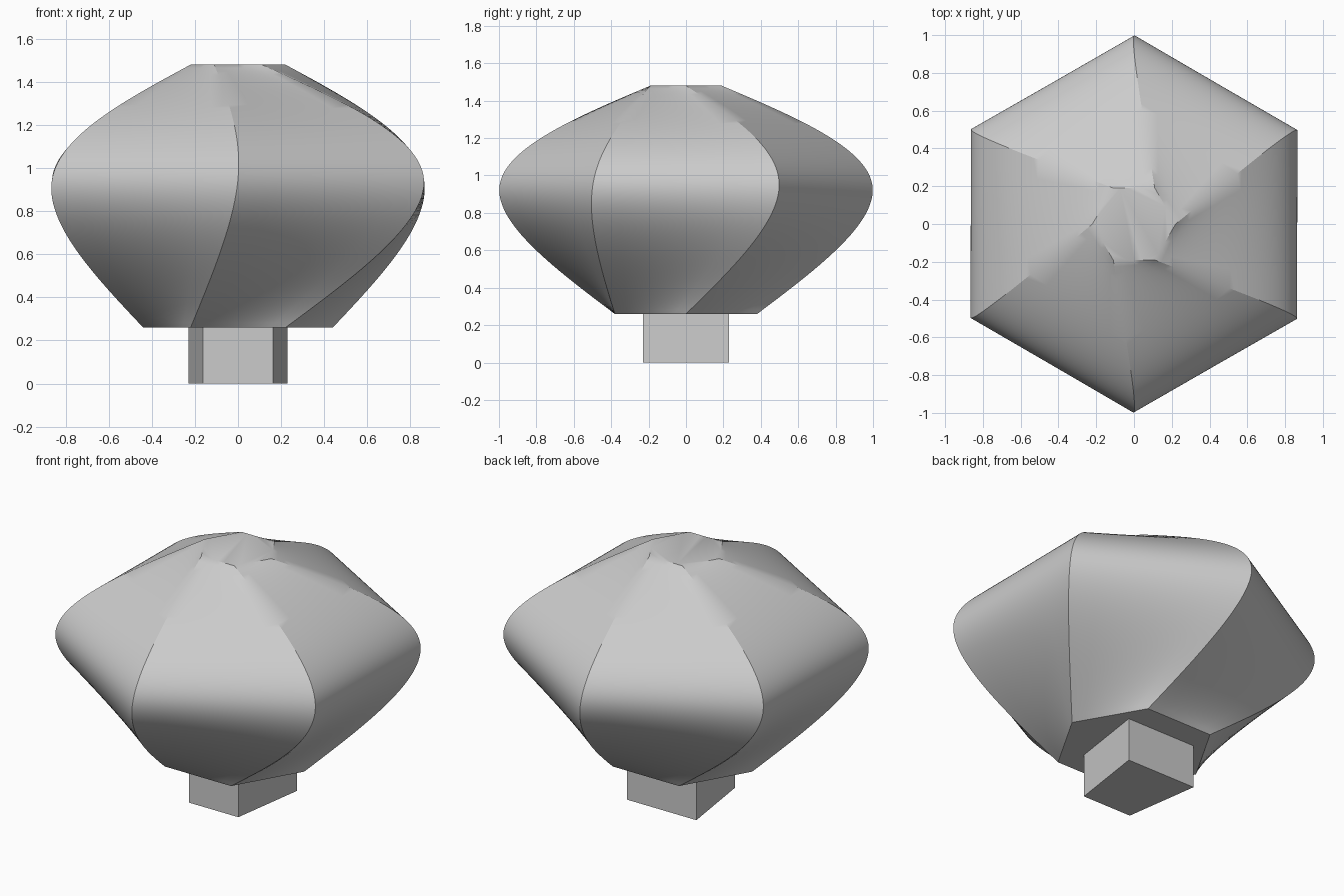
import bpy, bmesh, math
from mathutils import Vector

cube = bpy.data.objects.get("Cube")
if cube:
    bpy.data.objects.remove(cube, do_unlink=True)

grey = bpy.data.materials.new("plain grey")
grey.use_nodes = True
colour = (0.6, 0.6, 0.6, 1)
grey.diffuse_color = colour
grey.node_tree.nodes["Principled BSDF"].inputs["Base Color"].default_value = colour


def add_object(name, bm):
    bmesh.ops.recalc_face_normals(bm, faces=bm.faces)
    mesh = bpy.data.meshes.new(name)
    bm.to_mesh(mesh)
    bm.free()
    mesh.materials.append(grey)
    obj = bpy.data.objects.new(name, mesh)
    bpy.context.collection.objects.link(obj)
    return obj


def loft(bm, rings):
    """Skin equal-length rings of points and close both ends."""
    loops = [[bm.verts.new(p) for p in ring] for ring in rings]
    n = len(loops[0])
    for low, high in zip(loops, loops[1:]):
        for i in range(n):
            j = (i + 1) % n
            bm.faces.new((low[i], low[j], high[j], high[i]))
    bm.faces.new(loops[0][::-1])
    bm.faces.new(loops[-1])


def corner(radius, degrees, z):
    a = math.radians(degrees)
    return Vector((radius * math.cos(a), radius * math.sin(a), z))


# One corner path: natural cubic spline through three twisted hexagons
BOTTOM, MIDDLE, TOP = corner(0.44, 0, 0.26), corner(0.996, 30, 0.95), corner(0.22, 0, 1.48)
BEND = (BOTTOM - 2 * MIDDLE + TOP) / 4


def path(t):
    end, s = (BOTTOM, t) if t <= 1 else (TOP, 2 - t)
    return end.lerp(MIDDLE, s) + BEND * (s ** 3 - s)


def hexagon(p, cuts=6):
    radius, turn = math.hypot(p.x, p.y), math.degrees(math.atan2(p.y, p.x))
    pts = [corner(radius, turn + 60 * k, p.z) for k in range(6)]
    return [pts[k].lerp(pts[(k + 1) % 6], c / cuts) for k in range(6) for c in range(cuts)]


# Twisted hexagonal body
STEPS = 64
bm = bmesh.new()
loft(bm, [hexagon(path(2 * i / STEPS)) for i in range(STEPS + 1)])
body = add_object("twisted_body", bm)
bpy.ops.object.select_all(action="DESELECT")
body.select_set(True)
bpy.context.view_layer.objects.active = body
bpy.ops.object.shade_smooth_by_angle(angle=math.radians(30))

# Trapezoid foot, narrower at the front
outline = [(-0.163, -0.23), (0.163, -0.23), (0.23, 0.23), (-0.23, 0.23)]
bm = bmesh.new()
loft(bm, [[(x, y, z) for x, y in outline] for z in (0, 0.26)])
add_object("foot", bm)
